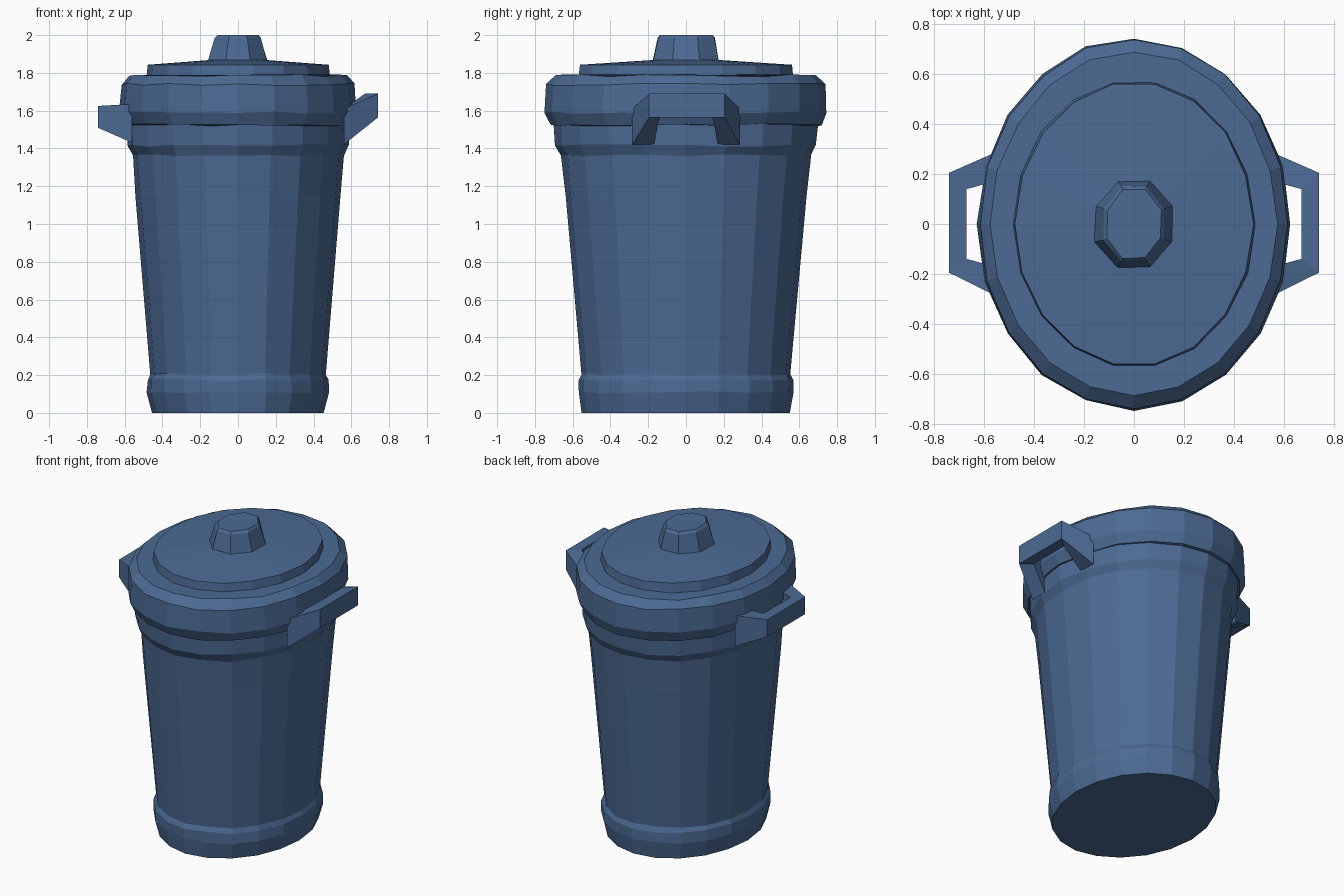
import bpy, bmesh, random
from math import sin, cos, pi

if "Cube" in bpy.data.objects:
    bpy.data.objects.remove(bpy.data.objects["Cube"])

random.seed(4)

blue = bpy.data.materials.new("dusty_blue")
blue.diffuse_color = (0.072, 0.145, 0.295, 1)
blue.use_nodes = True
blue.node_tree.nodes["Principled BSDF"].inputs["Base Color"].default_value = blue.diffuse_color


def finish(name, bm):
    bmesh.ops.recalc_face_normals(bm, faces=bm.faces)
    me = bpy.data.meshes.new(name)
    bm.to_mesh(me)
    bm.free()
    me.materials.append(blue)
    ob = bpy.data.objects.new(name, me)
    bpy.context.collection.objects.link(ob)
    return ob


def skin(bm, loops):
    """Join matching vertex loops with quads and cap both ends."""
    n = len(loops[0])
    for a, b in zip(loops, loops[1:]):
        for i in range(n):
            j = (i + 1) % n
            bm.faces.new((a[i], a[j], b[j], b[i]))
    bm.faces.new(loops[0])
    bm.faces.new(loops[-1])


def oval_stack(name, rings, sides, wobble=0.0, phase=0.0):
    """Stack of elliptical rings (rx, ry, z) with a slight hand-made wobble."""
    bm = bmesh.new()
    loops = []
    for rx, ry, z in rings:
        loop = []
        for i in range(sides):
            a = 2 * pi * i / sides + phase
            k = 1 + random.uniform(-wobble, wobble)
            dz = random.uniform(-wobble, wobble) if 0 < z < 1.8 else 0
            loop.append(bm.verts.new((rx * k * cos(a), ry * k * sin(a), z + dz)))
        loops.append(loop)
    skin(bm, loops)
    return finish(name, bm)


def handle(name, side, root_z, bar_z):
    """Bracket handle: four-sided section swept root, corner, corner, root."""
    bm = bmesh.new()
    stations = [(0.56, 0.285, 0.56, 0.17, root_z),
                (0.742, 0.205, 0.672, 0.14, bar_z),
                (0.742, -0.195, 0.672, -0.14, bar_z),
                (0.56, -0.285, 0.56, -0.17, root_z)]
    loops = []
    for xo, yo, xi, yi, (lo, hi) in stations:
        loops.append([bm.verts.new((side * x, y, z)) for x, y, z in
                      ((xo, yo, lo), (xo, yo, hi), (xi, yi, hi), (xi, yi, lo))])
    skin(bm, loops)
    return finish(name, bm)


# tapered can with a foot band and a collar under the lid
oval_stack("can_body", [
    (0.455, 0.55, 0), (0.484, 0.569, 0.11), (0.48, 0.57, 0.175),
    (0.466, 0.555, 0.205), (0.54, 0.64, 1.15), (0.558, 0.66, 1.365),
    (0.587, 0.69, 1.415), (0.585, 0.698, 1.54)], 20, 0.006)

# overhanging lid with a raised centre
oval_stack("lid", [
    (0.572, 0.69, 1.52), (0.595, 0.715, 1.525), (0.627, 0.746, 1.59),
    (0.618, 0.738, 1.74), (0.575, 0.69, 1.785)], 20, 0.006)
oval_stack("lid_raised_centre", [
    (0.487, 0.578, 1.77), (0.478, 0.568, 1.843),
    (0.15, 0.18, 1.868)], 18, 0.005)

# lid knob
oval_stack("lid_knob", [
    (0.172, 0.19, 1.85), (0.168, 0.187, 1.87),
    (0.13, 0.162, 1.985), (0.118, 0.148, 2.0)], 8, 0.03, pi / 8)

# side handles, the right one bent upward
handle("left_handle", -1, (1.43, 1.635), (1.51, 1.625))
handle("right_handle", 1, (1.42, 1.61), (1.565, 1.69))
